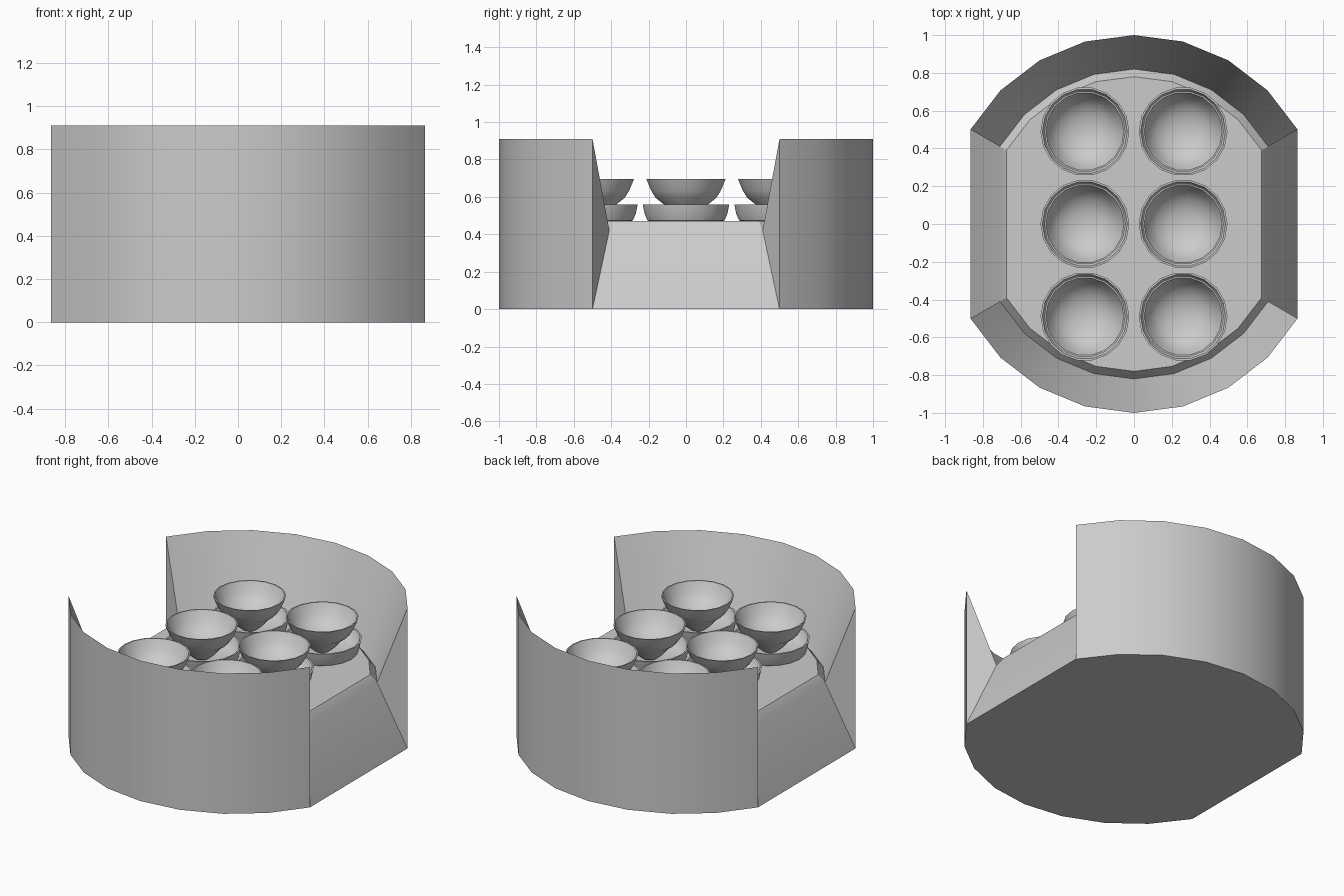
import bpy, bmesh, math
from mathutils import Vector

if "Cube" in bpy.data.objects:
    bpy.data.objects.remove(bpy.data.objects["Cube"])

grey = bpy.data.materials.new("light_grey")
grey.diffuse_color = (0.6, 0.6, 0.6, 1)
grey.use_nodes = True
grey.node_tree.nodes["Principled BSDF"].inputs["Base Color"].default_value = grey.diffuse_color


def finish(name, bm, angle=30):
    bmesh.ops.recalc_face_normals(bm, faces=bm.faces)
    me = bpy.data.meshes.new(name)
    bm.to_mesh(me)
    bm.free()
    me.materials.append(grey)
    ob = bpy.data.objects.new(name, me)
    bpy.context.collection.objects.link(ob)
    bpy.ops.object.select_all(action='DESELECT')
    ob.select_set(True)
    bpy.context.view_layer.objects.active = ob
    bpy.ops.object.shade_smooth_by_angle(angle=math.radians(angle))
    return ob


def ring(bm, angles, r, z):
    return [bm.verts.new((r * math.cos(a), r * math.sin(a), z)) for a in angles]


# body: drum with two flat sides, raised platform and front/back walls
arcs = [math.radians(s + 15 * i) for s in (30, 210) for i in range(9)]
bm = bmesh.new()
base = ring(bm, arcs, 1.0, 0.0)
rim = ring(bm, arcs, 1.0, 0.91)
groove = ring(bm, arcs, 0.82, 0.42)
deck = ring(bm, arcs, 0.78, 0.47)
bm.faces.new(base)
bm.faces.new(deck)
for i in range(18):
    j = (i + 1) % 18
    bm.faces.new((groove[i], groove[j], deck[j], deck[i]))
    if i in (8, 17):  # sloping flat side between the walls
        bm.faces.new((base[i], base[j], groove[j], groove[i]))
    else:             # wall outside and sloping inside
        bm.faces.new((base[i], base[j], rim[j], rim[i]))
        bm.faces.new((rim[i], rim[j], groove[j], groove[i]))
for i in (0, 8, 9, 17):  # wall ends
    bm.faces.new((base[i], rim[i], groove[i]))
for v in rim:
    v.normal_update()
finish("drum_body", bm)


def lathe(name, profile, x, y, sides=18):
    bm = bmesh.new()
    vs = [bm.verts.new((r, 0, z)) for r, z in profile]
    es = [bm.edges.new(p) for p in zip(vs, vs[1:])]
    bmesh.ops.spin(bm, geom=vs + es, axis=(0, 0, 1), cent=(0, 0, 0),
                   angle=math.tau, steps=sides, use_duplicate=False)
    bmesh.ops.remove_doubles(bm, verts=bm.verts, dist=1e-4)
    ob = finish(name, bm, 40)
    ob.location = (x, y, 0)


# six cups: open bowl standing in a shallow saucer
bowl = [(0, 0.475), (0.05, 0.485), (0.09, 0.52), (0.12, 0.56), (0.165, 0.595),
        (0.19, 0.635), (0.215, 0.695), (0.207, 0.695), (0.18, 0.635),
        (0.14, 0.59), (0.08, 0.56), (0, 0.55)]
saucer = [(0.19, 0.465), (0.21, 0.475), (0.225, 0.51), (0.235, 0.56),
          (0.225, 0.56), (0.21, 0.515), (0.17, 0.485), (0.0, 0.475)]
for x in (-0.26, 0.26):
    for y in (-0.49, 0, 0.49):
        lathe("bowl", bowl, x, y)
        lathe("saucer", saucer, x, y)
